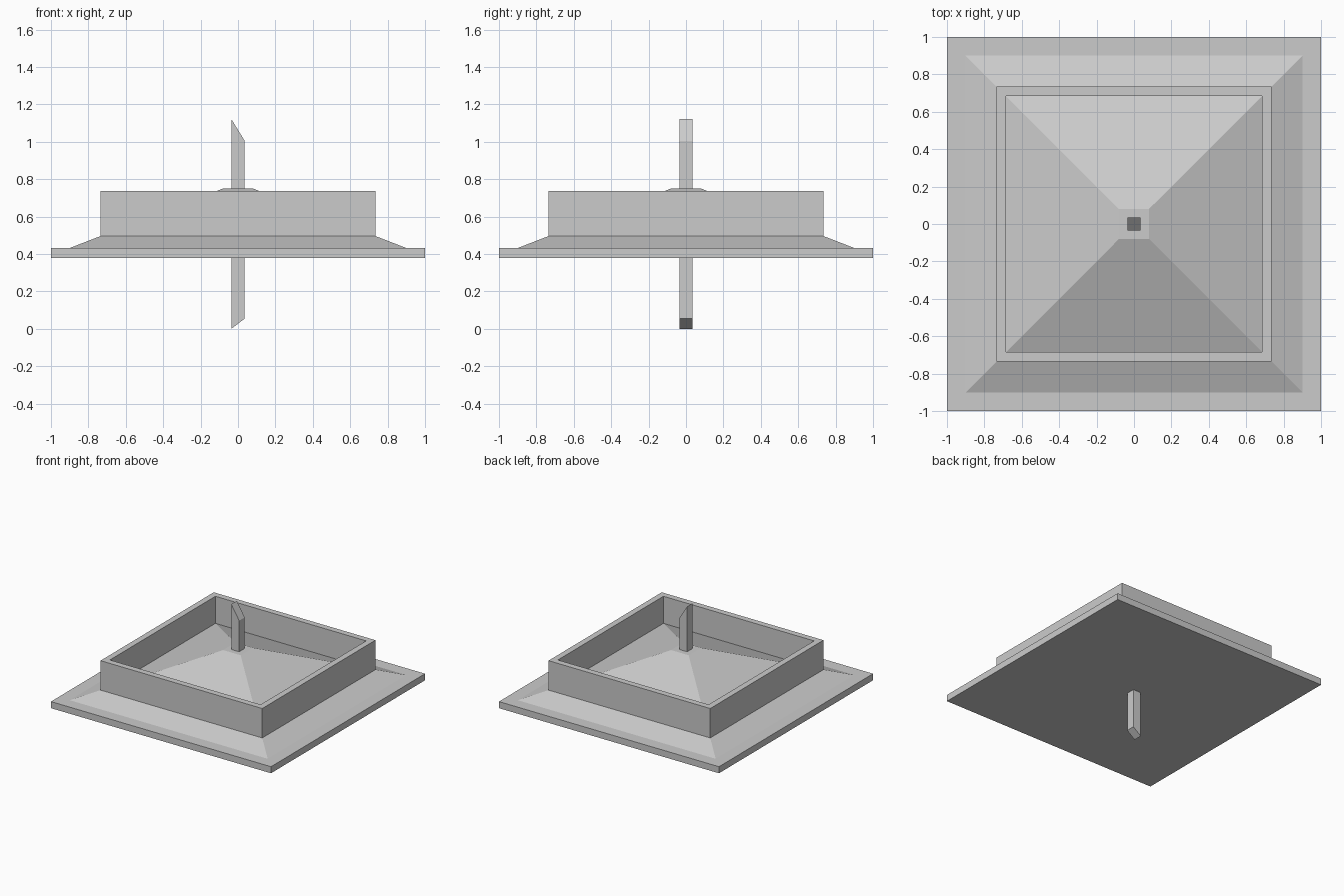
import bpy, bmesh

if "Cube" in bpy.data.objects:
    bpy.data.objects.remove(bpy.data.objects["Cube"])


def make_object(name, bm):
    bmesh.ops.recalc_face_normals(bm, faces=bm.faces[:])
    mesh = bpy.data.meshes.new(name)
    bm.to_mesh(mesh)
    bm.free()
    obj = bpy.data.objects.new(name, mesh)
    bpy.context.collection.objects.link(obj)
    return obj


def square_loft(name, profile, closed=False):
    """Sweep (half width, z) points around a square; cap the ends unless closed."""
    bm = bmesh.new()
    corners = [(-1, -1), (1, -1), (1, 1), (-1, 1)]
    rings = [[bm.verts.new((r * cx, r * cy, z)) for cx, cy in corners]
             for r, z in profile]
    pairs = list(zip(rings, rings[1:]))
    if closed:
        pairs.append((rings[-1], rings[0]))
    else:
        bm.faces.new(rings[0])
        bm.faces.new(rings[-1])
    for a, b in pairs:
        for i in range(4):
            j = (i + 1) % 4
            bm.faces.new((a[i], a[j], b[j], b[i]))
    return make_object(name, bm)


# Flat slab with a shallow truncated pyramid on top
square_loft("sloped_base", [(1.0, 0.378), (1.0, 0.432), (0.9, 0.432), (0.08, 0.75)])

# Upright square collar, open in the middle
square_loft("square_collar",
            [(0.735, 0.492), (0.735, 0.738), (0.685, 0.738), (0.685, 0.492)],
            closed=True)

# Square rod through the centre, both ends cut at a slant
h = 0.036
bm = bmesh.new()
outline = [(-h, 0.0), (h, 0.055), (h, 1.005), (-h, 1.122)]
face = bm.faces.new([bm.verts.new((x, -h, z)) for x, z in outline])
side = bmesh.ops.extrude_face_region(bm, geom=[face], use_keep_orig=True)
bmesh.ops.translate(bm, vec=(0, 2 * h, 0),
                    verts=[g for g in side["geom"] if isinstance(g, bmesh.types.BMVert)])
make_object("centre_rod", bm)
